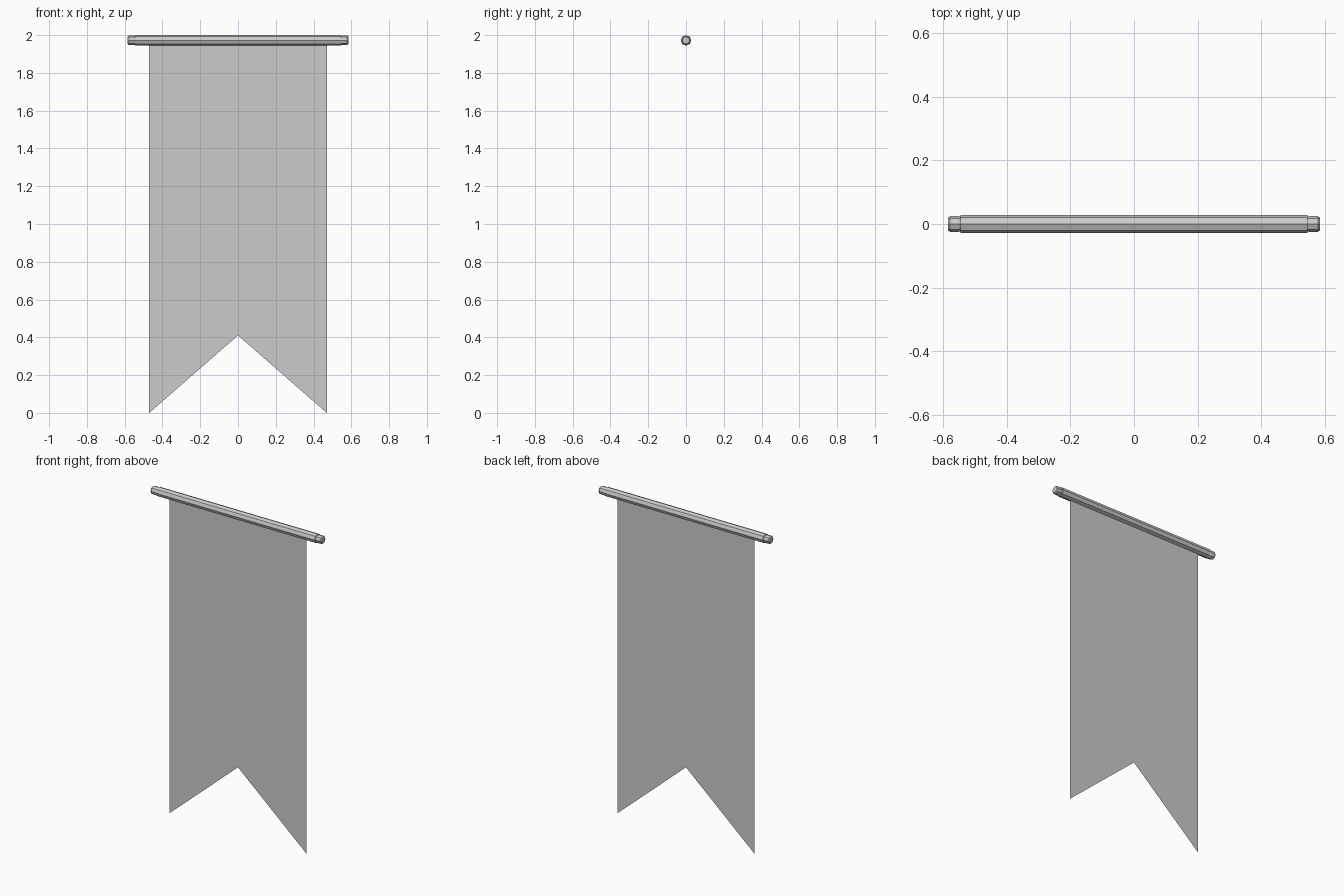
import bpy, bmesh
from math import pi, sin, cos

if "Cube" in bpy.data.objects:
    bpy.data.objects.remove(bpy.data.objects["Cube"])

ROD_Z, SIDES = 1.972, 8


def make_object(name, bm):
    bmesh.ops.recalc_face_normals(bm, faces=bm.faces[:])
    mesh = bpy.data.meshes.new(name)
    bm.to_mesh(mesh)
    bm.free()
    obj = bpy.data.objects.new(name, mesh)
    bpy.context.collection.objects.link(obj)
    return obj


def lathe_x(name, profile):
    """Closed eight-sided solid along x from (x, radius) pairs."""
    bm = bmesh.new()
    rings = [[bm.verts.new((x, r * cos(2 * pi * i / SIDES),
                            ROD_Z + r * sin(2 * pi * i / SIDES)))
              for i in range(SIDES)] for x, r in profile]
    for a, b in zip(rings, rings[1:]):
        for i in range(SIDES):
            j = (i + 1) % SIDES
            bm.faces.new((a[i], a[j], b[j], b[i]))
    bm.faces.new(rings[0])
    bm.faces.new(rings[-1])
    return make_object(name, bm)


# Crossbar and its two chamfered end caps
lathe_x("crossbar", [(-0.545, 0.028), (0.545, 0.028)])
for side, s in (("left", -1), ("right", 1)):
    lathe_x(side + "_end_cap", [(s * 0.54, 0.021), (s * 0.553, 0.025),
                                (s * 0.578, 0.025), (s * 0.585, 0.019)])

# Swallow-tailed cloth, a single flat sheet split along its centre line
bm = bmesh.new()
top, notch = bm.verts.new((0, 0, ROD_Z)), bm.verts.new((0, 0, 0.41))
left = [bm.verts.new((-0.47, 0, z)) for z in (ROD_Z, 0)]
right = [bm.verts.new((0.47, 0, z)) for z in (ROD_Z, 0)]
bm.faces.new((left[0], left[1], notch, top))
bm.faces.new((top, notch, right[1], right[0]))
make_object("banner_cloth", bm)
